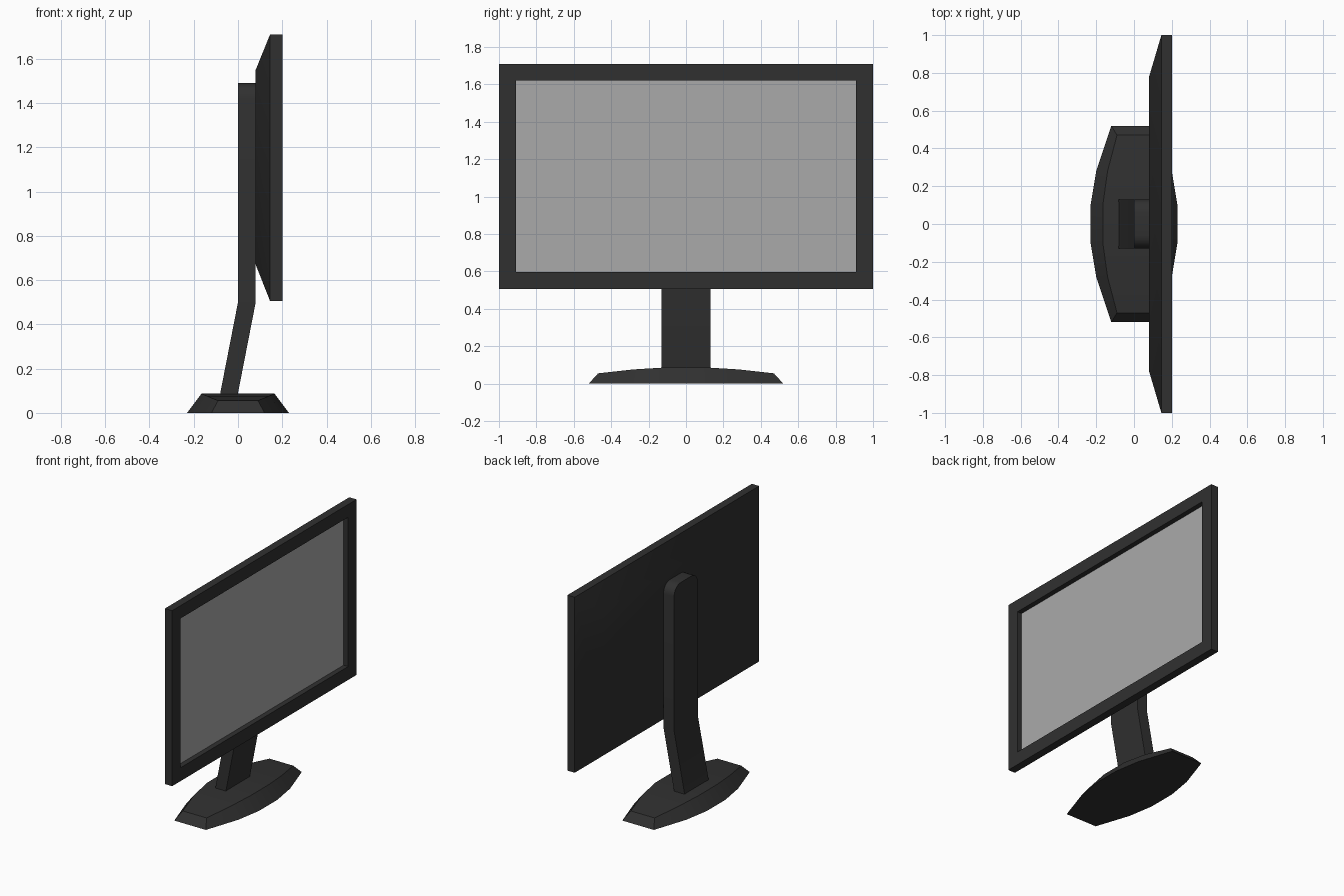
import bpy, bmesh, math

if "Cube" in bpy.data.objects:
    bpy.data.objects.remove(bpy.data.objects["Cube"])


def material(name, color):
    m = bpy.data.materials.new(name)
    m.diffuse_color = color
    m.use_nodes = True
    m.node_tree.nodes["Principled BSDF"].inputs["Base Color"].default_value = m.diffuse_color
    return m


dark = material("dark_plastic", (0.03, 0.03, 0.03, 1))
glass = material("screen_grey", (0.40, 0.40, 0.40, 1))


def loft(name, rings, mat, caps=(True, True)):
    """Join equal-sized closed rings with quads and optionally cap the ends."""
    bm = bmesh.new()
    rows = [[bm.verts.new(p) for p in ring] for ring in rings]
    for a, b in zip(rows, rows[1:]):
        for i in range(len(a)):
            j = (i + 1) % len(a)
            bm.faces.new((a[i], a[j], b[j], b[i]))
    if caps[0]:
        bm.faces.new(rows[0][::-1])
    if caps[1]:
        bm.faces.new(rows[-1])
    mesh = bpy.data.meshes.new(name)
    bm.to_mesh(mesh)
    bm.free()
    mesh.materials.append(mat)
    ob = bpy.data.objects.new(name, mesh)
    bpy.context.collection.objects.link(ob)
    bpy.context.view_layer.objects.active = ob
    ob.select_set(True)
    bpy.ops.object.shade_smooth_by_angle(angle=math.radians(30))
    ob.select_set(False)
    return ob


def rect(x, w, z0, z1):
    return [(x, -w, z0), (x, w, z0), (x, w, z1), (x, -w, z1)]


# Housing: tapered back, straight rim, front bezel and recess wall
recess = rect(0.165, 0.91, 0.597, 1.622)
loft("housing", [
    rect(0.08, 0.78, 0.67, 1.55),
    rect(0.145, 1.0, 0.505, 1.71),
    rect(0.20, 1.0, 0.505, 1.71),
    rect(0.20, 0.91, 0.597, 1.622),
    recess,
], dark, caps=(True, False))

# Screen set into the recess
loft("screen", [recess], glass, caps=(False, True))

# Neck: leaning lower part, upright upper part with rounded top corners
radius, top, half = 0.07, 1.49, 0.13
rows = [(0.075, half), (0.5, half)]
for i in range(6):
    a = math.radians(90 * i / 5)
    rows.append((top - radius + radius * math.sin(a),
                 half - radius + radius * math.cos(a)))
neck = []
for z, w in rows:
    x = min(0, (z - 0.5) * 0.195)
    neck.append([(x, -w, z), (x + 0.08, -w, z), (x + 0.08, w, z), (x, w, z)])
loft("neck", neck, dark)

# Foot: bowed outline with sloping sides, lofted along y
# station: bottom y, bottom half width, top y, top half width, top height
stations = [(0.52, 0.12, 0.47, 0.09, 0.055),
            (0.28, 0.20, 0.28, 0.14, 0.076),
            (0.10, 0.23, 0.10, 0.165, 0.087)]
foot = []
for s, group in ((1, stations), (-1, stations[::-1])):
    for yb, b, yt, t, z in group:
        foot.append([(-b, s * yb, 0), (b, s * yb, 0),
                     (t, s * yt, z), (-t, s * yt, z)])
loft("foot", foot, dark)

# Make all closed parts face outward
for name in ("neck", "foot"):
    mesh = bpy.data.objects[name].data
    bm = bmesh.new()
    bm.from_mesh(mesh)
    bmesh.ops.recalc_face_normals(bm, faces=bm.faces)
    bm.to_mesh(mesh)
    bm.free()
